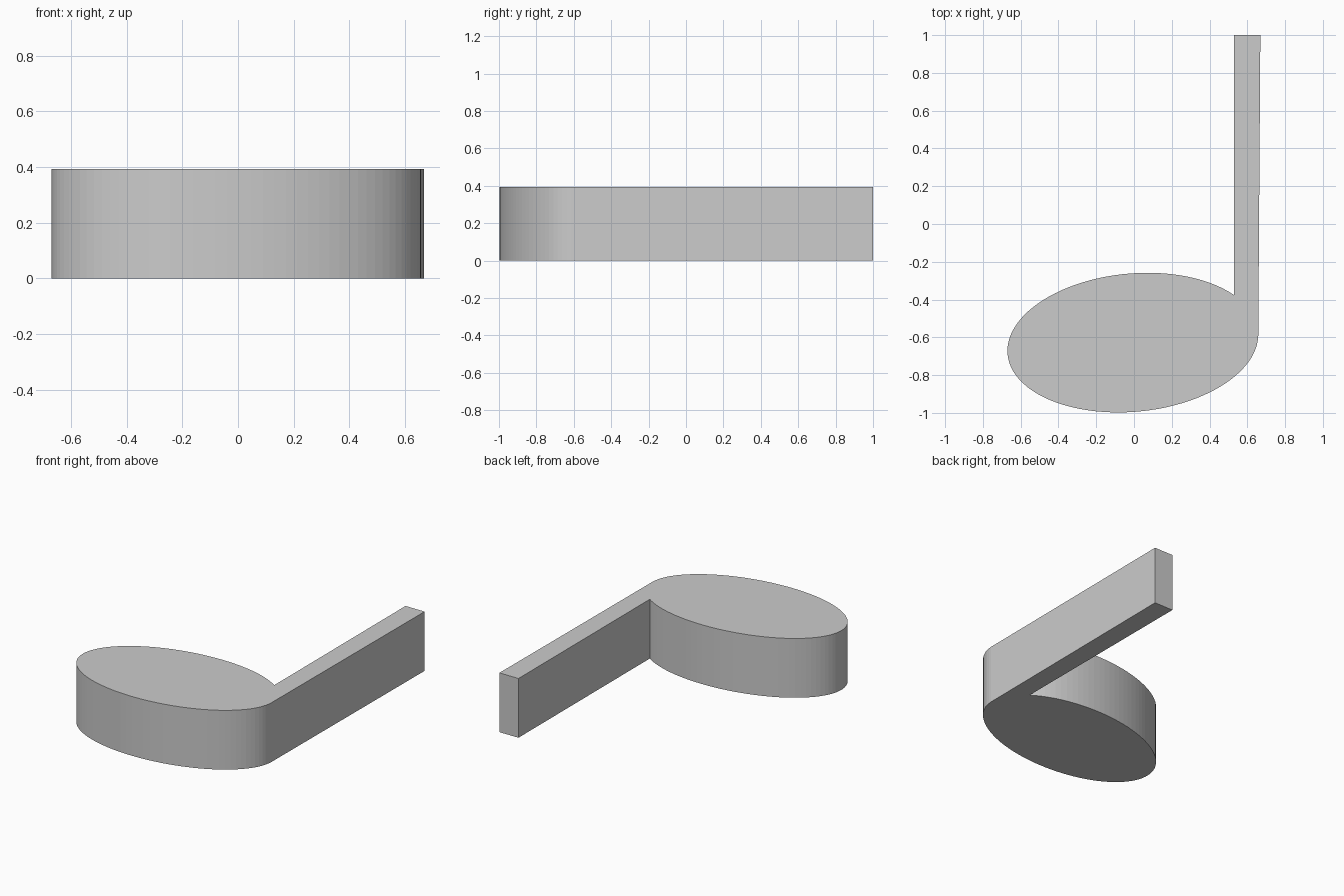
import bpy, bmesh
from math import cos, sin, pi

if "Cube" in bpy.data.objects:
    bpy.data.objects.remove(bpy.data.objects["Cube"])

HEIGHT = 0.393
CX, CY = -0.006, -0.628          # centre of the oval head
HALF_W, SLANT, HALF_H = 0.664, 0.0435, 0.367

# Tilted oval head, open between the notch and the outer stem edge
START, END, STEPS = 0.635, 2 * pi - 0.02, 88
outline = []
for i in range(STEPS + 1):
    t = START + (END - START) * i / STEPS
    outline.append((CX + HALF_W * cos(t), CY + SLANT * cos(t) * 1.5 * HALF_W + HALF_H * sin(t)))

# Upright stem, very slightly wider at its far end
outline += [(0.669, 1.0), (0.529, 1.0)]

# Extrude the flat outline into one solid
bm = bmesh.new()
face = bm.faces.new([bm.verts.new((x, y, 0)) for x, y in outline])
result = bmesh.ops.extrude_face_region(bm, geom=[face], use_keep_orig=True)
top = [g for g in result["geom"] if isinstance(g, bmesh.types.BMVert)]
bmesh.ops.translate(bm, verts=top, vec=(0, 0, HEIGHT))
bmesh.ops.recalc_face_normals(bm, faces=bm.faces)

mesh = bpy.data.meshes.new("note_body")
bm.to_mesh(mesh)
bm.free()
bpy.context.collection.objects.link(bpy.data.objects.new("note_body", mesh))
